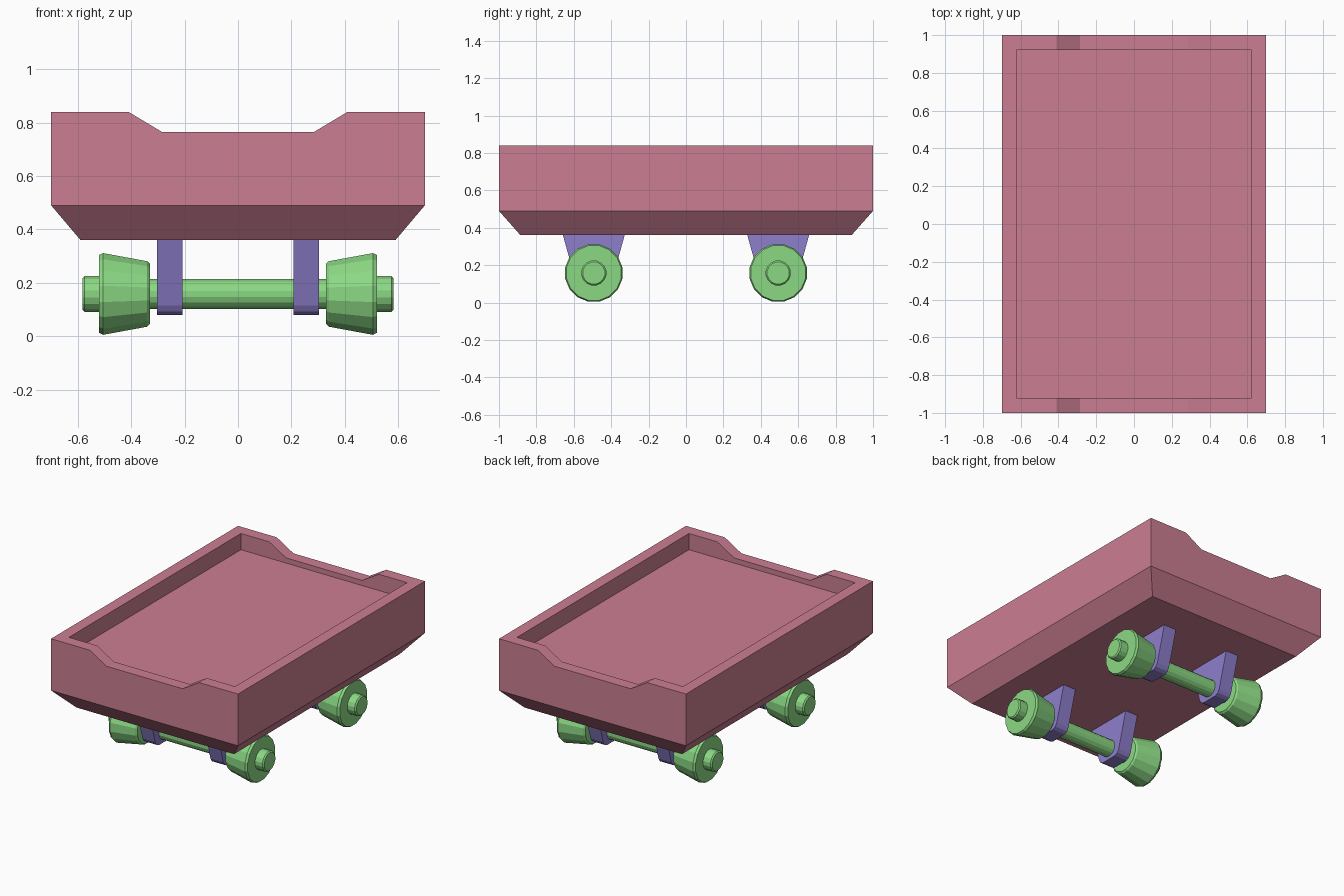
import bpy, bmesh, math

cube = bpy.data.objects.get("Cube")
if cube:
    bpy.data.objects.remove(cube, do_unlink=True)


def material(name, rgb):
    m = bpy.data.materials.new(name)
    m.use_nodes = True
    m.diffuse_color = (*rgb, 1)
    m.node_tree.nodes["Principled BSDF"].inputs["Base Color"].default_value = (*rgb, 1)
    return m


PINK = material("dusty pink", (0.60, 0.21, 0.29))
GREEN = material("light green", (0.26, 0.69, 0.23))
PURPLE = material("soft purple", (0.27, 0.21, 0.60))


def skin(name, rings, mat):
    """Closed solid through a series of rings with equal point counts."""
    bm = bmesh.new()
    loops = [[bm.verts.new(p) for p in ring] for ring in rings]
    n = len(loops[0])
    for a, b in zip(loops, loops[1:]):
        for i in range(n):
            j = (i + 1) % n
            bm.faces.new((a[i], a[j], b[j], b[i]))
    bm.faces.new(loops[0])
    bm.faces.new(loops[-1])
    bmesh.ops.recalc_face_normals(bm, faces=bm.faces)
    mesh = bpy.data.meshes.new(name)
    bm.to_mesh(mesh)
    bm.free()
    mesh.materials.append(mat)
    obj = bpy.data.objects.new(name, mesh)
    bpy.context.collection.objects.link(obj)
    return obj


def lathe(name, profile, y, z, mat, sides=16):
    """Revolve (x, radius) points around an axis along x."""
    angles = [math.tau * (i + 0.5) / sides for i in range(sides)]
    rings = [[(x, y + r * math.cos(a), z + r * math.sin(a)) for a in angles]
             for x, r in profile]
    return skin(name, rings, mat)


# Tray: rings carry the notch corners on both short ends
def tray_ring(hx, hy, z, low=None):
    low = z if low is None else low
    end = [(-hx, z), (-0.41, z), (-0.285, low), (0.285, low), (0.41, z), (hx, z)]
    return ([(x, -hy, h) for x, h in end] +
            [(x, hy, h) for x, h in reversed(end)])


skin("tray", [
    tray_ring(0.59, 0.885, 0.36),
    tray_ring(0.70, 1.0, 0.49),
    tray_ring(0.70, 1.0, 0.84, 0.765),
    tray_ring(0.622, 0.92, 0.84, 0.765),
    tray_ring(0.622, 0.92, 0.73),
], PINK)

# Running gear
AXLE_Z = 0.158
wheel_profile = [(0.33, 0.05), (0.33, 0.115), (0.34, 0.125), (0.505, 0.156),
                 (0.52, 0.149), (0.52, 0.068), (0.575, 0.068), (0.583, 0.06)]
half_bracket = [(0.165, 0.36), (0.097, 0.115), (0.083, 0.092), (0.06, 0.08)]
bracket_profile = half_bracket + [(-y, z) for y, z in reversed(half_bracket)]

for end, y in (("front", -0.493), ("back", 0.493)):
    lathe(end + "_axle", [(-0.34, 0.057), (0.34, 0.057)], y, AXLE_Z, GREEN)
    for side, s in (("left", 1), ("right", -1)):
        lathe(f"{end}_{side}_wheel", [(s * x, r) for x, r in wheel_profile],
              y, AXLE_Z, GREEN)
        skin(f"{end}_{side}_bracket",
             [[(s * x, y + py, pz) for py, pz in bracket_profile]
              for x in (0.207, 0.303)], PURPLE)
